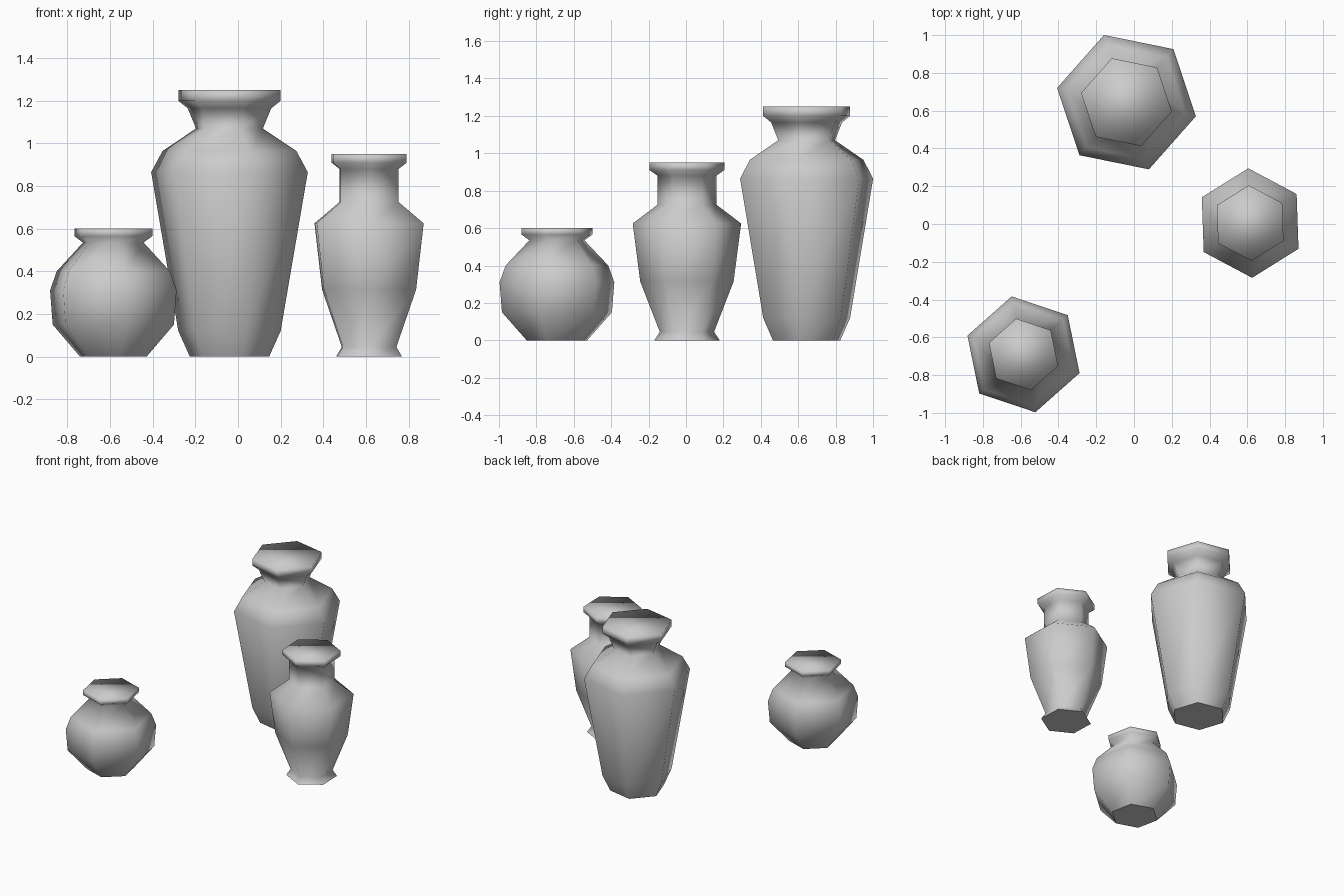
import bpy
import bmesh
from math import cos, sin, radians, tau

cube = bpy.data.objects.get("Cube")
if cube:
    bpy.data.objects.remove(cube, do_unlink=True)

SIDES = 6

# One plain grey clay for all vases
clay = bpy.data.materials.new("grey_clay")
clay.use_nodes = True
colour = (0.6, 0.6, 0.6, 1)
clay.diffuse_color = colour
clay.node_tree.nodes["Principled BSDF"].inputs["Base Color"].default_value = colour


def make_vase(name, centre, turn, profile):
    """Turn a (radius, height) profile into a closed six-sided vase."""
    bm = bmesh.new()
    rings = []
    for r, z in profile:
        angles = [radians(turn) + tau * i / SIDES for i in range(SIDES)]
        rings.append([bm.verts.new((r * cos(a), r * sin(a), z)) for a in angles])
    # Walls
    for low, high in zip(rings, rings[1:]):
        for i in range(SIDES):
            j = (i + 1) % SIDES
            bm.faces.new((low[i], low[j], high[j], high[i]))
    # Softly shaded top, crisp base
    bm.faces.new(rings[-1])
    base = bm.faces.new(rings[0][::-1])
    for face in bm.faces:
        face.smooth = True
    for edge in base.edges:
        edge.smooth = False
    mesh = bpy.data.meshes.new(name)
    bm.to_mesh(mesh)
    bm.free()
    mesh.materials.append(clay)
    vase = bpy.data.objects.new(name, mesh)
    vase.location = (*centre, 0)
    bpy.context.collection.objects.link(vase)


# Tall storage jar with wide shoulders
make_vase("tall_vase", (-0.04, 0.645), 48.5, [
    (0.19, 0), (0.245, 0.12), (0.375, 0.865), (0.32, 0.965),
    (0.16, 1.07), (0.2, 1.165), (0.245, 1.2), (0.245, 1.25)])

# Slender vase with a foot and a straight neck
make_vase("footed_vase", (0.615, 0.005), 32, [
    (0.175, 0), (0.145, 0.045), (0.25, 0.315), (0.29, 0.625),
    (0.157, 0.725), (0.157, 0.88), (0.2, 0.91), (0.2, 0.95)])

# Short round pot
make_vase("round_pot", (-0.585, -0.69), 41.5, [
    (0.165, 0), (0.3, 0.15), (0.313, 0.31), (0.28, 0.4),
    (0.15, 0.535), (0.193, 0.565), (0.193, 0.6)])
